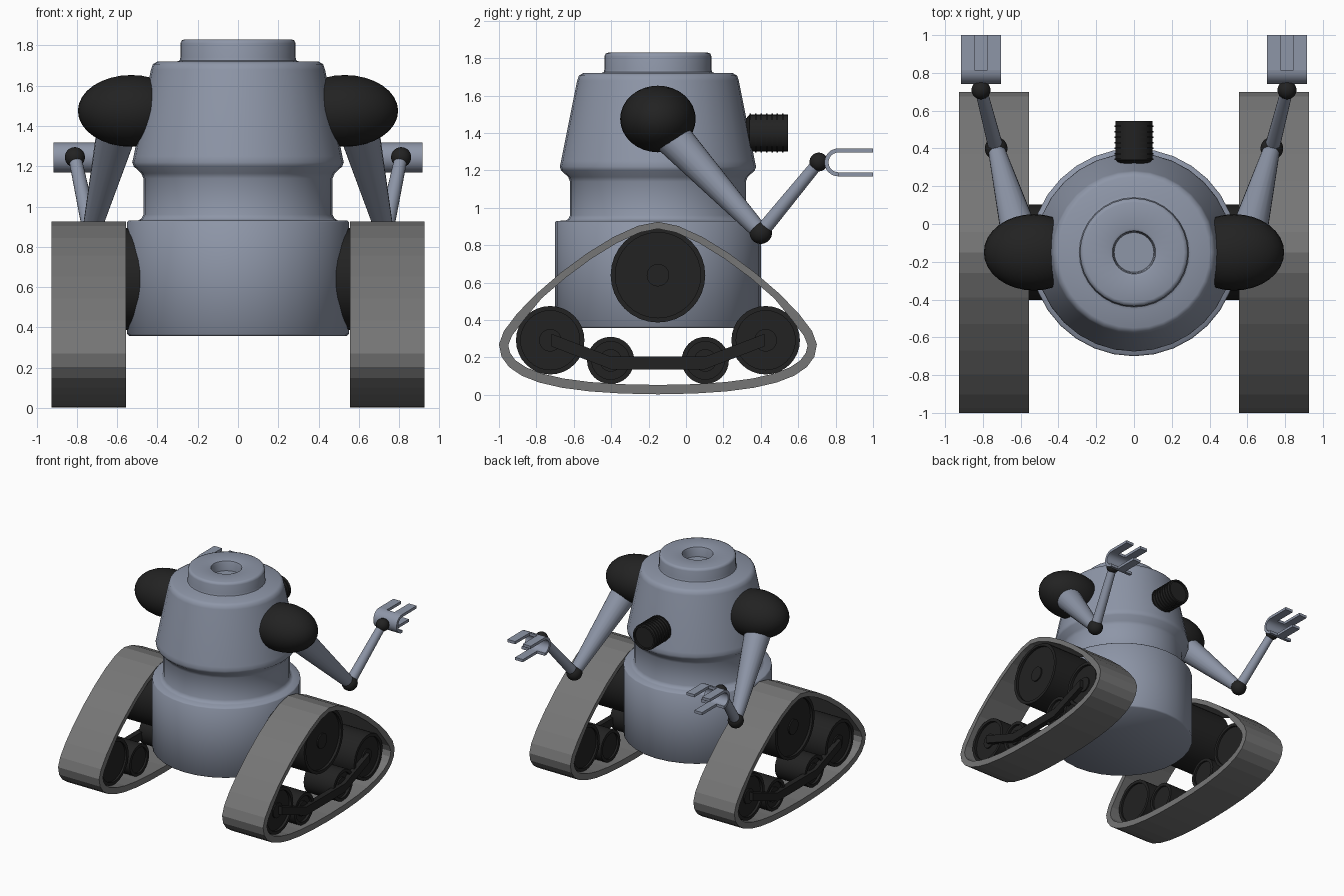
import bpy, bmesh, math
from mathutils import Vector, Matrix

if "Cube" in bpy.data.objects:
    bpy.data.objects.remove(bpy.data.objects["Cube"], do_unlink=True)


def material(name, r, g, b):
    m = bpy.data.materials.new(name)
    m.use_nodes = True
    m.diffuse_color = (r, g, b, 1)
    m.node_tree.nodes["Principled BSDF"].inputs["Base Color"].default_value = (r, g, b, 1)
    return m


steel = material("blue_grey_steel", 0.27, 0.305, 0.39)
black = material("black_rubber", 0.016, 0.016, 0.016)
grey = material("track_grey", 0.18, 0.18, 0.18)
CY = -0.15  # depth of the body axis


def finish(name, bm, mat, smooth=True):
    bmesh.ops.remove_doubles(bm, verts=bm.verts, dist=1e-5)
    bmesh.ops.recalc_face_normals(bm, faces=bm.faces)
    me = bpy.data.meshes.new(name)
    bm.to_mesh(me)
    bm.free()
    me.materials.append(mat)
    ob = bpy.data.objects.new(name, me)
    bpy.context.collection.objects.link(ob)
    if smooth:
        bpy.ops.object.select_all(action="DESELECT")
        ob.select_set(True)
        bpy.context.view_layer.objects.active = ob
        bpy.ops.object.shade_smooth_by_angle(angle=math.radians(50))
    return ob


def lathe(name, profile, origin, direction, mat, segs=32):
    """Spin (radius, height) points around an axis."""
    bm = bmesh.new()
    vs = [bm.verts.new((r, 0, h)) for r, h in profile]
    edges = [bm.edges.new(pair) for pair in zip(vs, vs[1:])]
    bmesh.ops.spin(bm, geom=vs + edges, cent=(0, 0, 0), axis=(0, 0, 1),
                   angle=2 * math.pi, steps=segs)
    turn = Vector(direction).to_track_quat("Z", "Y").to_matrix().to_4x4()
    bm.transform(Matrix.Translation(origin) @ turn)
    return finish(name, bm, mat)


def rod(name, a, b, ra, rb, mat):
    d = Vector(b) - Vector(a)
    return lathe(name, [(0, 0), (ra, 0), (rb, d.length), (0, d.length)], a, d, mat, 20)


def ball(name, centre, radii, mat):
    bm = bmesh.new()
    bmesh.ops.create_uvsphere(bm, u_segments=32, v_segments=16, radius=1)
    bm.transform(Matrix.Translation(centre) @ Matrix.Diagonal((*radii, 1)))
    return finish(name, bm, mat)


def prism(name, outline, x0, x1, mat):
    """Extrude a (y, z) outline along x."""
    bm = bmesh.new()
    face = bm.faces.new([bm.verts.new((x0, y, z)) for y, z in outline])
    out = bmesh.ops.extrude_face_region(bm, geom=[face])["geom"]
    bmesh.ops.translate(bm, vec=(x1 - x0, 0, 0),
                        verts=[v for v in out if isinstance(v, bmesh.types.BMVert)])
    return finish(name, bm, mat)


def box(name, y0, y1, z0, z1, x0, x1, mat):
    return prism(name, [(y0, z0), (y1, z0), (y1, z1), (y0, z1)], x0, x1, mat)


def bezier(a, b, c, d, n=8):
    a, b, c, d = map(Vector, (a, b, c, d))
    return [a * (1 - t) ** 3 + b * 3 * t * (1 - t) ** 2 + c * 3 * t * t * (1 - t) + d * t ** 3
            for t in (i / n for i in range(n))]


def track_belt(name, x0, x1):
    half = bezier((0, 0.925), (0.25, 0.925), (0.85, 0.42), (0.85, 0.27))
    half += bezier((0.85, 0.27), (0.85, 0.08), (0.56, 0.005), (0, 0.003)) + [Vector((0, 0.003))]
    loop = half + [Vector((-p.x, p.y)) for p in half[-2:0:-1]]
    n = len(loop)
    inner = []
    for i, p in enumerate(loop):
        t = (loop[(i + 1) % n] - loop[i - 1]).normalized()
        inner.append(p + Vector((t.y, -t.x)) * (0.037 if p.y > 0.5 else 0.05))
    bm = bmesh.new()
    rings = [[bm.verts.new((x, p.x + CY, p.y)) for p in pts]
             for x, pts in ((x0, loop), (x1, loop), (x1, inner), (x0, inner))]
    for k in range(4):
        a, b = rings[k], rings[(k + 1) % 4]
        for i in range(n):
            j = (i + 1) % n
            bm.faces.new((a[i], a[j], b[j], b[i]))
    return finish(name, bm, grey, smooth=False)


def wheel(name, y, z, r, x0, x1):
    w = abs(x1 - x0)
    rim = r - 0.025
    lathe(name, [(0, 0.015), (rim, 0.015), (rim, 0), (r, 0), (r, w), (rim, w),
                 (rim, w - 0.02), (0.06, w - 0.02), (0.06, w - 0.01), (0, w - 0.01)],
          (x0, y, z), (x1 - x0, 0, 0), black)


# Body with waist, sloped chest and hollow collar
lathe("body", [(0, 0.357), (0.54, 0.357), (0.55, 0.367), (0.55, 0.922), (0.543, 0.93),
               (0.495, 0.932), (0.48, 0.94), (0.47, 0.96), (0.47, 1.14), (0.48, 1.165),
               (0.518, 1.20), (0.525, 1.22), (0.518, 1.25), (0.432, 1.68), (0.423, 1.707),
               (0.40, 1.72), (0.305, 1.72), (0.29, 1.725), (0.286, 1.74), (0.286, 1.81),
               (0.28, 1.825), (0.265, 1.83), (0.13, 1.83), (0.115, 1.825), (0.11, 1.81),
               (0.105, 1.75), (0, 1.75)],
      (0, CY, 0), (0, 0, 1), steel)

# Lens barrel with thin raised ribs
ribs = [(0, 0)]
for k in range(7):
    h = 0.09 + k * 0.029
    ribs += [(0.098, h), (0.104, h), (0.104, h + 0.008), (0.098, h + 0.008)]
ribs += [(0.098, 0.295), (0.085, 0.295), (0.085, 0.28), (0, 0.28)]
lathe("lens_barrel", ribs, (0, 0.25, 1.40), (0, 1, 0), black)

for s, side in ((1, "left"), (-1, "right")):
    # Arm
    elbow, wrist = (s * 0.73, 0.40, 0.867), (s * 0.81, 0.71, 1.245)
    ball(side + "_shoulder", (s * 0.53, CY, 1.475), (0.265, 0.202, 0.178), black)
    rod(side + "_upper_arm", (s * 0.58, CY, 1.46), elbow, 0.11, 0.044, steel)
    ball(side + "_elbow", elbow, (0.06, 0.06, 0.06), black)
    rod(side + "_forearm", elbow, wrist, 0.04, 0.032, steel)
    ball(side + "_wrist", wrist, (0.05, 0.05, 0.05), black)

    # Gripper: curved palm, two upper fingers, one lower finger
    arc = [math.pi * (0.5 + i / 12) for i in range(13)]
    palm = [(0.815 + 0.075 * math.cos(a), 1.243 + 0.075 * math.sin(a)) for a in arc]
    palm += [(0.815 + 0.053 * math.cos(a), 1.243 + 0.053 * math.sin(a)) for a in arc[::-1]]
    prism(side + "_palm", palm, s * 0.705, s * 0.915, steel)
    box(side + "_inner_finger", 0.815, 1.0, 1.296, 1.318, s * 0.705, s * 0.775, steel)
    box(side + "_outer_finger", 0.815, 1.0, 1.296, 1.318, s * 0.845, s * 0.915, steel)
    box(side + "_thumb", 0.815, 1.0, 1.168, 1.19, s * 0.775, s * 0.845, steel)

    # Track and wheels
    track_belt(side + "_track", s * 0.556, s * 0.927)
    wheel(side + "_drive_wheel", CY, 0.64, 0.253, s * 0.45, s * 0.88)
    for f, end in ((1, "front"), (-1, "rear")):
        wheel(f"{side}_{end}_wheel", CY + f * 0.576, 0.292, 0.183, s * 0.61, s * 0.88)
        wheel(f"{side}_{end}_roller", CY + f * 0.253, 0.184, 0.126, s * 0.61, s * 0.88)

    # Suspension bar linking the wheels
    path = [(-0.57, 0.293), (-0.25, 0.17), (0.25, 0.17), (0.57, 0.293)]
    bar = [(CY + u, z + 0.034) for u, z in path] + [(CY + u, z - 0.034) for u, z in path[::-1]]
    prism(side + "_suspension_bar", bar, s * 0.855, s * 0.90, black)
